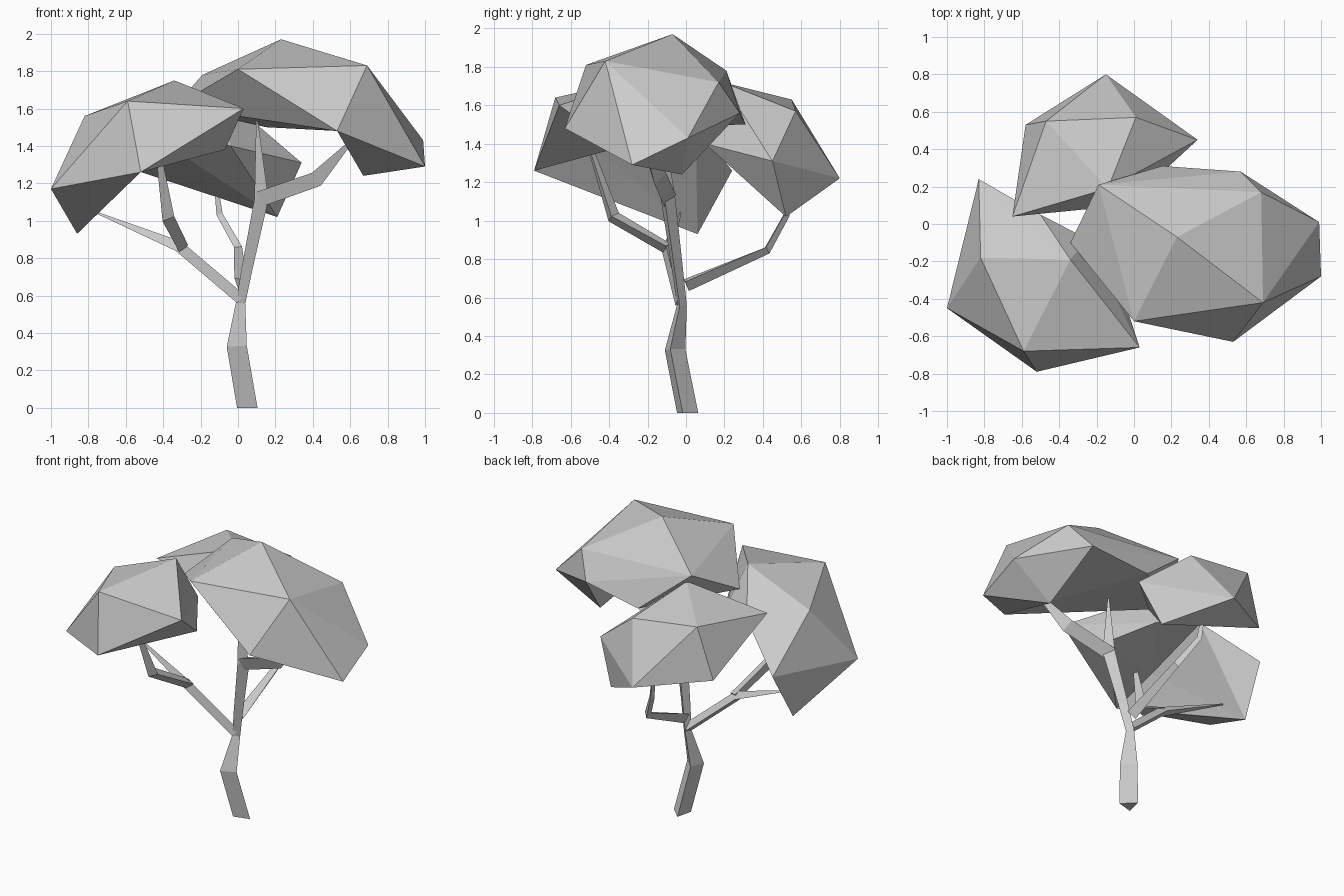
import bpy, bmesh
from math import sin, cos, radians
from mathutils import Vector
from collections import Counter

if "Cube" in bpy.data.objects:
    bpy.data.objects.remove(bpy.data.objects["Cube"])


def make_object(name, bm):
    bmesh.ops.recalc_face_normals(bm, faces=bm.faces)
    mesh = bpy.data.meshes.new(name)
    bm.to_mesh(mesh)
    bm.free()
    obj = bpy.data.objects.new(name, mesh)
    bpy.context.collection.objects.link(obj)
    return obj


def hull_triangles(points, ids):
    """Corner ids of the triangles of a convex hull."""
    bm = bmesh.new()
    by_vert = {bm.verts.new(points[i]): i for i in ids}
    bmesh.ops.convex_hull(bm, input=list(bm.verts))
    bmesh.ops.triangulate(bm, faces=bm.faces)
    tris = [frozenset(by_vert[v] for v in f.verts) for f in bm.faces]
    bm.free()
    return tris


def leaf_lobe(name, points, *groups):
    """Faceted crown from hulls; faces shared by two hulls vanish, so a group
    of points either adds a lump or carves a hollow."""
    count = Counter(t for g in groups for t in hull_triangles(points, g))
    bm = bmesh.new()
    verts = [bm.verts.new(p) for p in points]
    for tri, n in count.items():
        if n % 2:
            bm.faces.new([verts[i] for i in tri])
    return make_object(name, bm)


def limb(name, path):
    """Three-sided tapering tube through (x, y, z, radius) points."""
    pts = [Vector(p[:3]) for p in path]
    chord = (pts[-1] - pts[0]).normalized()
    ref = Vector((0, 1, 0)) if abs(chord.y) < 0.7 else Vector((1, 0, 0))
    bm = bmesh.new()
    rings = []
    for i, p in enumerate(pts):
        d = (pts[min(i + 1, len(pts) - 1)] - pts[max(i - 1, 0)]).normalized()
        u = ref.cross(d).normalized()
        v = d.cross(u)
        ring = []
        for a in (225, 345, 105):
            q = p + path[i][3] * (u * cos(radians(a)) + v * sin(radians(a)))
            if p.z == 0:
                q.z = 0
            ring.append(bm.verts.new(q))
        rings.append(ring)
    for a, b in zip(rings, rings[1:]):
        for k in range(3):
            n = (k + 1) % 3
            bm.faces.new((a[k], a[n], b[n], b[k]))
    bm.faces.new(rings[0])
    bm.faces.new(rings[-1])
    return make_object(name, bm)


# Trunk and branches
limb("trunk", [(.04, 0, 0, .067), (-.015, -.065, .33, .064), (.01, -.025, .56, .03),
               (.045, -.05, .75, .035), (.12, -.10, 1.12, .045), (.10, -.13, 1.55, .004)])
limb("right_branch", [(.11, -.1, 1.12, .05), (.42, -.15, 1.23, .05), (.6, -.22, 1.42, .012)])
limb("left_branch", [(.01, -.03, .58, .035), (-.32, -.10, .86, .035), (-.75, -.03, 1.04, .006)])
limb("front_left_branch", [(-.3, -.1, .86, .035), (-.38, -.38, 1.02, .04), (-.43, -.5, 1.38, .015)])
limb("back_branch", [(.01, 0, .67, .04), (0, .42, .85, .025), (-.1, .52, 1.03, .02),
                     (-.12, .53, 1.2, .012)])

# Large crown on the right, with a drooping right-hand end
leaf_lobe("right_crown",
          [(.23, -.07, 1.97), (.69, -.42, 1.83), (0, -.52, 1.81), (.53, -.63, 1.48),
           (1, -.28, 1.29), (.99, .01, 1.43), (.68, .17, 1.72), (.57, .28, 1.56),
           (-.19, .21, 1.78), (.67, -.02, 1.24), (-.34, -.10, 1.61), (.15, .31, 1.50)],
          (0, 1, 2, 3, 6, 7, 8, 10, 11), (1, 3, 4, 5, 6, 7, 9))

# Crown at front left: drooping left-hand end, hollow underside, raised back rim
leaf_lobe("left_crown",
          [(-.34, -.19, 1.75), (-.59, -.68, 1.64), (-1, -.45, 1.17), (-.82, -.18, 1.56),
           (-.83, .24, 1.26), (-.52, -.79, 1.26), (.03, -.66, 1.60), (-.07, -.35, 1.38),
           (-.86, .06, .93), (-.25, -.08, 1.47), (-.52, -.45, 1.36), (-.5, .05, 1.5)],
          (0, 1, 3, 4, 5, 6, 7, 9), (1, 2, 3, 4, 5, 8),
          (4, 5, 8, 10), (4, 5, 7, 10), (4, 7, 9, 10),
          (0, 4, 9, 11), (4, 9, 10, 11), (4, 8, 10, 11))

# Crown at the back, hollow underside
leaf_lobe("back_crown",
          [(-.15, .8, 1.22), (.01, .57, 1.57), (-.47, .55, 1.63), (-.58, .53, 1.28),
           (.34, .45, 1.31), (.21, .52, 1.02), (-.65, .04, 1.58), (-.14, .19, 1.72),
           (-.04, .1, 1.40), (-.3, .43, 1.40)],
          range(9), (3, 5, 8, 9), (3, 6, 8, 9))
